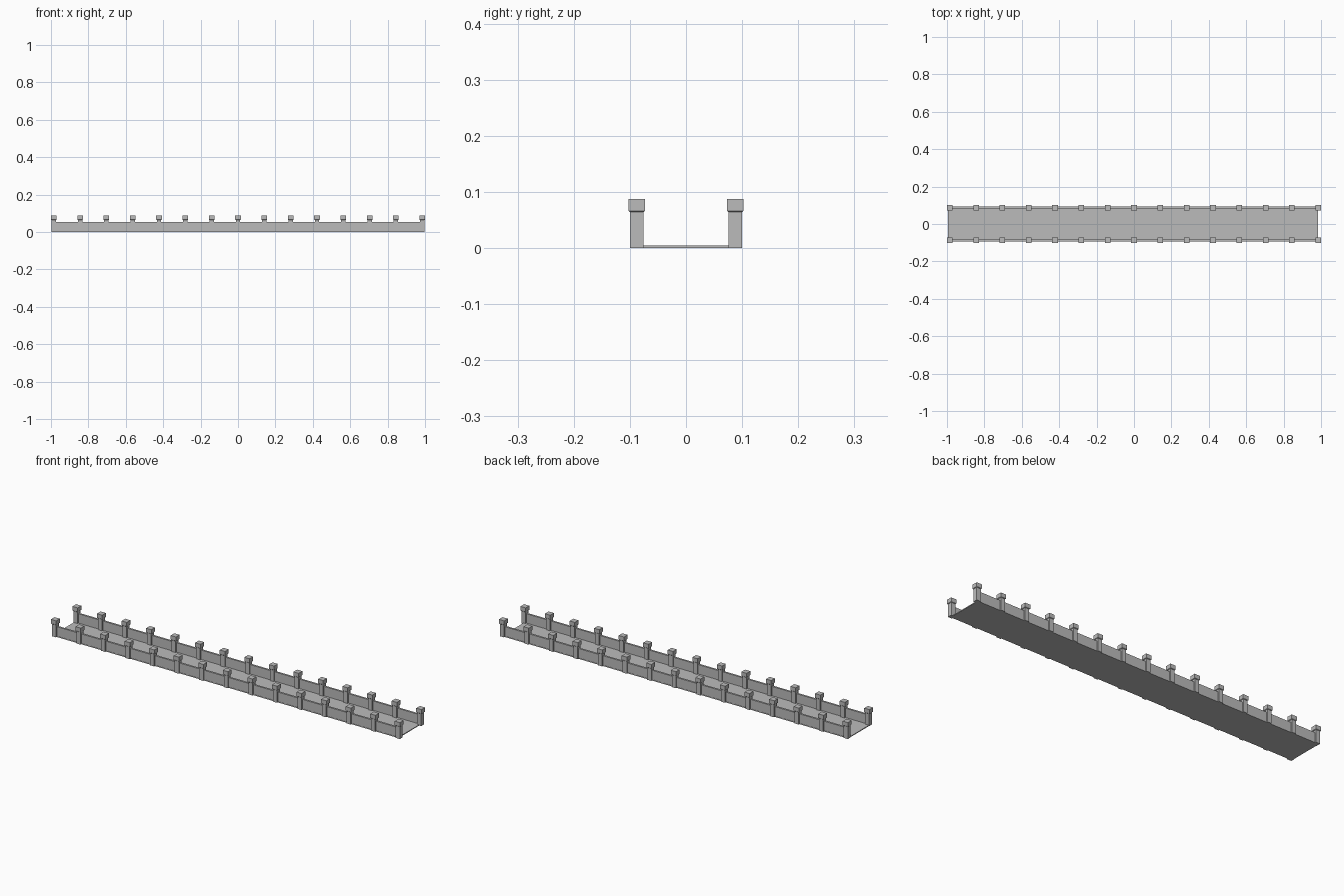
import bpy
import bmesh
from mathutils import Matrix

cube = bpy.data.objects.get("Cube")
if cube:
    bpy.data.objects.remove(cube, do_unlink=True)

# Single stone colour
stone = bpy.data.materials.new("grey stone")
stone.use_nodes = True
GREY = (0.5, 0.5, 0.5, 1)
stone.diffuse_color = GREY
stone.node_tree.nodes["Principled BSDF"].inputs["Base Color"].default_value = GREY

POSTS = 15
END_X = 0.985
ROW_Y = 0.0878


def box(name, x, y, z, bottom_inset=0):
    """Box from (min, max) ranges, with an optional chamfer under it."""
    bm = bmesh.new()
    size = [b - a for a, b in (x, y, z)]
    centre = [(a + b) / 2 for a, b in (x, y, z)]
    bmesh.ops.create_cube(bm, size=1, matrix=Matrix.Translation(centre) @ Matrix.Diagonal((*size, 1)))
    if bottom_inset:
        under = [e for e in bm.edges if all(v.co.z < centre[2] for v in e.verts)]
        bmesh.ops.bevel(bm, geom=under, offset=bottom_inset, segments=1, affect='EDGES')
    mesh = bpy.data.meshes.new(name)
    bm.to_mesh(mesh)
    bm.free()
    mesh.materials.append(stone)
    obj = bpy.data.objects.new(name, mesh)
    bpy.context.collection.objects.link(obj)
    return obj


def around(c, half):
    return (c - half, c + half)


# Thin walkway slab
box("deck", (-0.995, 0.985), around(0, 0.094), (0, 0.0045))

for side, label in ((-1, "front"), (1, "back")):
    y = side * ROW_Y
    # Low parapet running between the posts
    box(label + "_parapet", around(0, END_X), around(y, 0.005), (0.002, 0.053))
    # Square posts with wider caps
    for i in range(POSTS):
        x = -END_X + 2 * END_X * i / (POSTS - 1)
        box(f"{label}_post_{i + 1}", around(x, 0.0117), around(y, 0.0117), (0, 0.066))
        box(f"{label}_post_cap_{i + 1}", around(x, 0.015), around(y, 0.015), (0.0645, 0.0875), 0.002)
